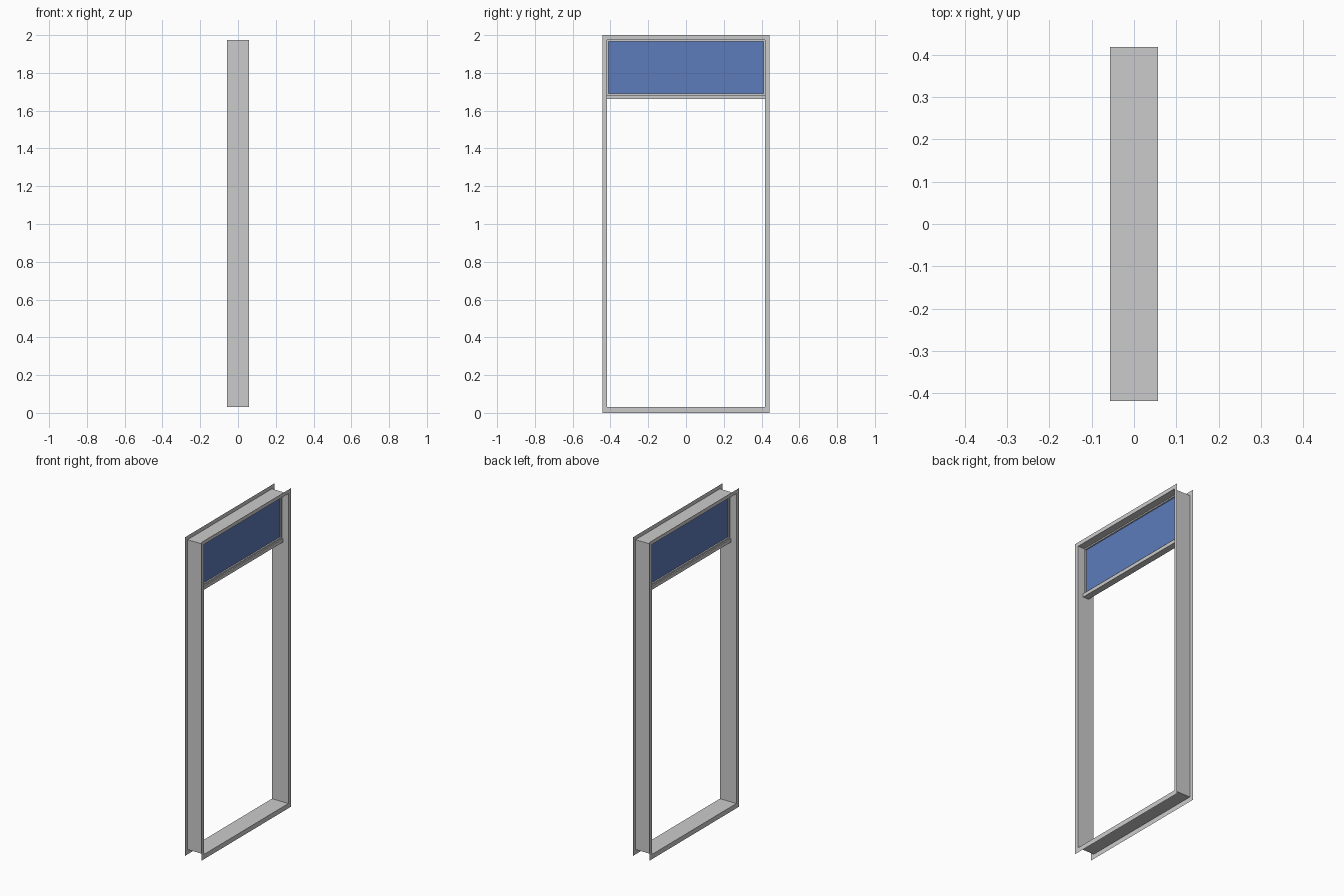
import bpy, bmesh

if "Cube" in bpy.data.objects:
    bpy.data.objects.remove(bpy.data.objects["Cube"])

Y, Z0, Z1 = 0.418, 0.03, 1.975      # lining sheet
OY, OZ0, OZ1 = 0.443, 0.0, 2.0      # outer edge of the face flanges
D = 0.057                           # half depth of the frame


def loop(bm, y, z0, z1, x):
    return [bm.verts.new((x, a, b)) for a, b in ((-y, z0), (y, z0), (y, z1), (-y, z1))]


def bridge(name, rings, closed=False):
    """Join successive rectangular rings (half width, z0, z1, x) with quads."""
    bm = bmesh.new()
    loops = [loop(bm, *r) for r in rings]
    pairs = list(zip(loops, loops[1:]))
    if closed:
        pairs.append((loops[-1], loops[0]))
    for a, b in pairs:
        for i in range(4):
            j = (i + 1) % 4
            bm.faces.new((a[i], a[j], b[j], b[i]))
    bmesh.ops.recalc_face_normals(bm, faces=bm.faces)
    me = bpy.data.meshes.new(name)
    bm.to_mesh(me)
    bm.free()
    ob = bpy.data.objects.new(name, me)
    bpy.context.collection.objects.link(ob)
    return ob


def box(name, size, loc):
    bpy.ops.mesh.primitive_cube_add(size=1, location=loc)
    ob = bpy.context.object
    ob.name = name
    ob.scale = size
    return ob


# Door lining: sheet channel with flanges turned outward on both faces
bridge("door_frame", [(OY, OZ0, OZ1, -D), (Y, Z0, Z1, -D), (Y, Z0, Z1, D), (OY, OZ0, OZ1, D)])

# Transom bar under the fanlight
box("transom_bar", (0.04, 2 * Y, 0.022), (0, 0, 1.672))

# Fanlight glazing frame
T = 0.012
A = (Y, 1.683, Z1)
B = (0.41, 1.692, 1.967)
bridge("glazing_frame", [(*A, -T), (*A, T), (*B, T), (*B, -T)], closed=True)

# Glass pane
glass = box("glass_pane", (0.006, 0.82, 0.275), (0, 0, 1.8295))
mat = bpy.data.materials.new("blue_glass")
mat.diffuse_color = (0.11, 0.2, 0.5, 1)
mat.use_nodes = True
mat.node_tree.nodes["Principled BSDF"].inputs["Base Color"].default_value = mat.diffuse_color
glass.data.materials.append(mat)
